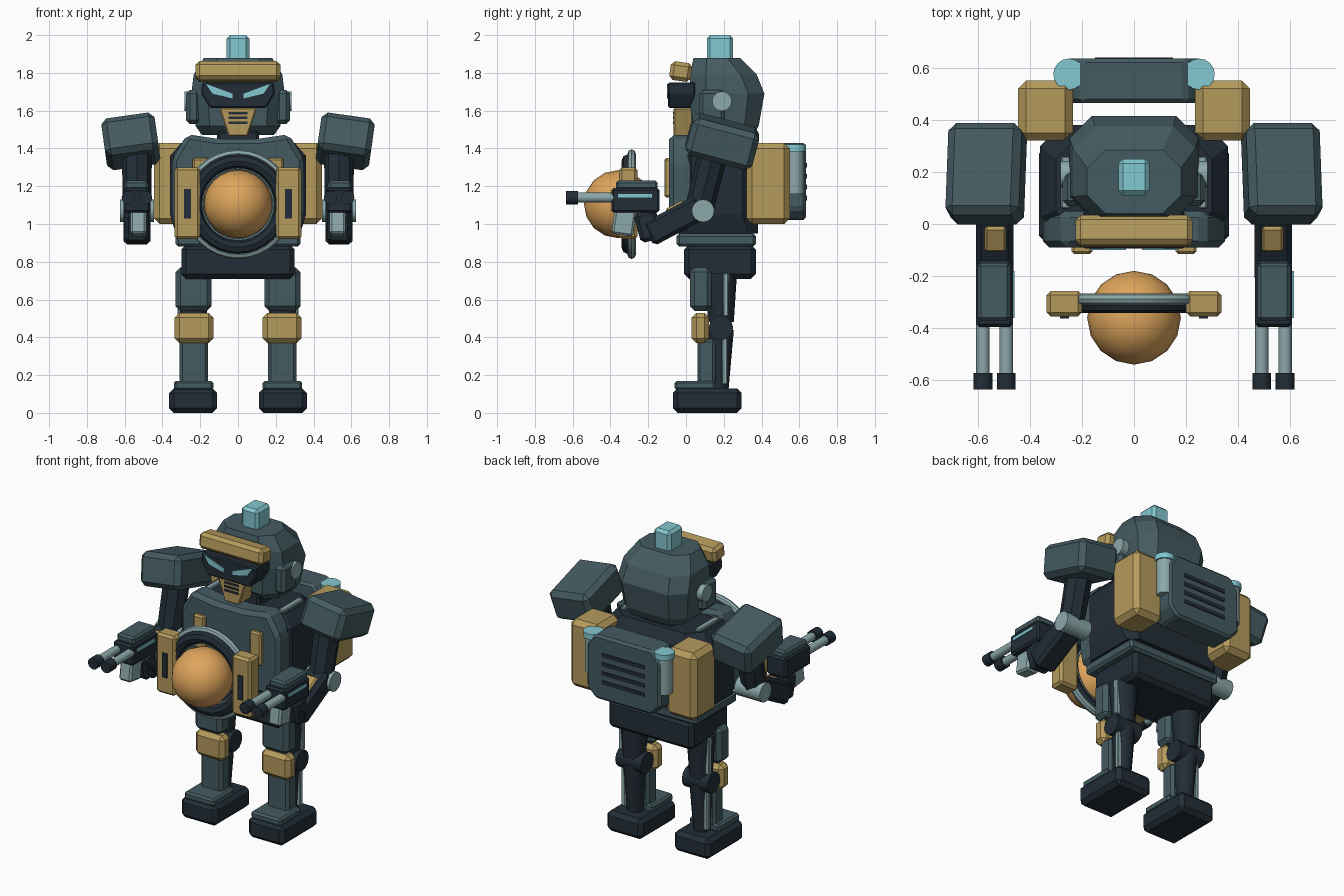
import bpy, bmesh, math
from mathutils import Vector, Matrix, Euler

if "Cube" in bpy.data.objects:
    bpy.data.objects.remove(bpy.data.objects["Cube"])


def material(name, r, g, b):
    m = bpy.data.materials.new(name)
    lin = [((c / 255 + 0.055) / 1.055) ** 2.4 for c in (r, g, b)]
    m.diffuse_color = (*lin, 1)
    m.use_nodes = True
    m.node_tree.nodes["Principled BSDF"].inputs["Base Color"].default_value = m.diffuse_color
    return m


SLATE = material("slate armor", 68, 91, 97)
DARK = material("dark frame", 34, 45, 55)
GOLD = material("sand yellow", 181, 155, 92)
TEAL = material("bright teal", 130, 200, 208)
STEEL = material("pale steel", 140, 168, 170)
ORANGE = material("orange core", 222, 165, 92)


def finish(name, bm, mat, smooth=False):
    bmesh.ops.recalc_face_normals(bm, faces=bm.faces)
    me = bpy.data.meshes.new(name)
    bm.to_mesh(me)
    bm.free()
    me.materials.append(mat)
    ob = bpy.data.objects.new(name, me)
    bpy.context.collection.objects.link(ob)
    if smooth:
        bpy.context.view_layer.objects.active = ob
        ob.select_set(True)
        bpy.ops.object.shade_smooth_by_angle(angle=math.radians(40))
        ob.select_set(False)
    return ob


def bevel(bm, w):
    if w:
        bmesh.ops.bevel(bm, geom=bm.edges[:], offset=w, segments=1, affect='EDGES', clamp_overlap=True)


def box(name, mat, x, y, z, bev=0.015, rot=(0, 0, 0)):
    """Chamfered box from (min, max) ranges, rotated about its centre in degrees."""
    bm = bmesh.new()
    bmesh.ops.create_cube(bm, size=1)
    bmesh.ops.scale(bm, verts=bm.verts, vec=[abs(r[1] - r[0]) for r in (x, y, z)])
    bevel(bm, bev)
    R = Euler([math.radians(a) for a in rot]).to_matrix().to_4x4()
    T = Matrix.Translation([(r[0] + r[1]) / 2 for r in (x, y, z)])
    bm.transform(T @ R)
    return finish(name, bm, mat)


def rod(name, mat, a, b, r1, r2=None, seg=16):
    """Cylinder or cone between two points."""
    a, b = Vector(a), Vector(b)
    bm = bmesh.new()
    bmesh.ops.create_cone(bm, cap_ends=True, segments=seg, radius1=r1,
                          radius2=r1 if r2 is None else r2, depth=(b - a).length)
    q = (b - a).to_track_quat('Z', 'Y').to_matrix().to_4x4()
    bm.transform(Matrix.Translation((a + b) / 2) @ q)
    return finish(name, bm, mat, True)


def prism(name, mat, pts, y0, y1, bev=0):
    """Front outline of (x, z) points extruded along y."""
    bm = bmesh.new()
    f = bm.faces.new([bm.verts.new((x, y0, z)) for x, z in pts])
    g = bmesh.ops.extrude_face_region(bm, geom=[f])
    bmesh.ops.translate(bm, verts=[v for v in g['geom'] if isinstance(v, bmesh.types.BMVert)], vec=(0, y1 - y0, 0))
    bmesh.ops.recalc_face_normals(bm, faces=bm.faces)
    bevel(bm, bev)
    return finish(name, bm, mat)


def loft(name, mat, sections):
    """Stack of chamfered rectangles: (z, half width, y min, y max, chamfer)."""
    bm = bmesh.new()
    rings = []
    for z, w, a, b, c in sections:
        pts = [(w - c, a), (w, a + c), (w, b - c), (w - c, b), (c - w, b), (-w, b - c), (-w, a + c), (c - w, a)]
        rings.append([bm.verts.new((x, y, z)) for x, y in pts])
    for p, q in zip(rings, rings[1:]):
        for i in range(8):
            j = (i + 1) % 8
            bm.faces.new((p[i], p[j], q[j], q[i]))
    bm.faces.new(rings[0])
    bm.faces.new(rings[-1])
    return finish(name, bm, mat)


def torus(name, mat, center, R, r, seg=32, sides=8):
    """Ring facing the front."""
    bm = bmesh.new()
    grid = []
    for i in range(seg):
        t = 2 * math.pi * i / seg
        grid.append([])
        for j in range(sides):
            p = 2 * math.pi * j / sides
            d = R + r * math.cos(p)
            grid[-1].append(bm.verts.new(Vector(center) + Vector((d * math.cos(t), r * math.sin(p), d * math.sin(t)))))
    for i in range(seg):
        for j in range(sides):
            k, m = (i + 1) % seg, (j + 1) % sides
            bm.faces.new((grid[i][j], grid[k][j], grid[k][m], grid[i][m]))
    return finish(name, bm, mat, True)


def mir(s, a, b):
    return (min(s * a, s * b), max(s * a, s * b))


# Head
loft("head", SLATE, [(1.47, .19, .08, .36, .06), (1.52, .225, .03, .385, .075), (1.69, .247, .02, .415, .085),
                     (1.79, .235, .02, .375, .085), (1.88, .18, .04, .285, .07)])
box("neck", DARK, (-.11, .11), (.05, .3), (1.38, 1.5))
box("crest", TEAL, (-.06, .06), (.11, .25), (1.85, 2.0), .018)
box("brow", GOLD, (-.225, .225), (-.085, .03), (1.757, 1.857), .02, (-8, 0, 0))
prism("visor", DARK, [(-.19, 1.75), (.19, 1.75), (.195, 1.69), (.15, 1.615), (-.15, 1.615), (-.195, 1.69)],
      -.095, .05, .008)
prism("mouth_guard", GOLD, [(-.1, 1.615), (.1, 1.615), (.05, 1.465), (-.05, 1.465)], -.065, .06, .006)
for i in range(3):
    box("mouth_slat", DARK, (-.05, .05), (-.07, -.063), (1.53 + i * .025, 1.543 + i * .025), 0)

# Torso
loft("torso", DARK, [(.95, .33, -.05, .38, .05), (1.05, .36, -.05, .38, .08), (1.36, .36, -.05, .38, .08),
                     (1.43, .3, -.03, .33, .08)])
prism("chest_plate", SLATE, [(-.33, .95), (.33, .95), (.35, 1.05), (.35, 1.34), (.27, 1.475), (.1, 1.45),
                             (-.1, 1.45), (-.27, 1.475), (-.35, 1.34), (-.35, 1.05)], -.09, .05, .025)
box("belt", SLATE, (-.33, .33), (-.05, .37), (.88, .95), .015)
box("pelvis", DARK, (-.3, .3), (-.01, .37), (.71, .89), .025)

# Floating core and ring
bm = bmesh.new()
bmesh.ops.create_uvsphere(bm, u_segments=24, v_segments=8, radius=.18)
bm.transform(Matrix.Translation((0, -.36, 1.105)) @ Matrix.Rotation(math.pi / 2, 4, 'X'))
finish("core_orb", bm, ORANGE, True)
torus("ring_outer", STEEL, (0, -.288, 1.105), .268, .022)
torus("ring_inner", DARK, (0, -.305, 1.105), .228, .037)
torus("ring_lip", STEEL, (0, -.29, 1.105), .19, .008)

# Backpack
prism("backpack", SLATE, [(-.2, 1.02), (.2, 1.02), (.26, 1.08), (.26, 1.36), (.2, 1.43), (-.2, 1.43),
                          (-.26, 1.36), (-.26, 1.08)], .465, .635, .015)
for i in range(4):
    box("vent", DARK, (-.15, .15), (.633, .64), (1.125 + i * .058, 1.15 + i * .058), 0)

for s in (-1, 1):
    # Head sides and eyes
    box("ear_guard", SLATE, mir(s, .2, .275), (.07, .205), (1.53, 1.71), .02)
    rod("ear_disc", STEEL, (s * .2, .19, 1.65), (s * .283, .19, 1.65), .052)
    prism("eye", TEAL, [(s * .17, 1.742), (s * .03, 1.69), (s * .03, 1.665), (s * .135, 1.69)], -.1, -.093)

    # Chest trim, ring brackets, packs and canisters
    box("chest_strip", GOLD, mir(s, .16, .24), (-.115, -.07), (1.14, 1.35), .01)
    box("collar_strip", STEEL, mir(s, .245, .28), (.06, .26), (1.41, 1.445), .005)
    box("ring_bracket", GOLD, mir(s, .2, .335), (-.355, -.257), (.92, 1.3), .015)
    box("bracket_slot", DARK, mir(s, .25, .285), (-.362, -.353), (1.03, 1.185), 0)
    box("side_pack", GOLD, mir(s, .235, .445), (.32, .55), (1.0, 1.43), .03)
    rod("canister", STEEL, (s * .25, .575, 1.16), (s * .25, .575, 1.39), .05)
    rod("canister_cap", TEAL, (s * .25, .575, 1.385), (s * .25, .575, 1.42), .06)

    # Arm
    box("shoulder_pad", SLATE, mir(s, .425, .71), (.01, .375), (1.335, 1.54), .03, (-15, s * 8, 0))
    rod("upper_arm", DARK, (s * .535, .15, 1.4), (s * .535, .07, 1.08), .08, .075, 8)
    rod("elbow", STEEL, (s * .445, .09, 1.07), (s * .625, .09, 1.07), .06)
    box("forearm", DARK, mir(s, .463, .607), (-.22, .1), (.95, 1.085), .02, (28, 0, 0))
    box("forearm_plate", GOLD, mir(s, .49, .575), (-.11, 0), (1.075, 1.105), .01, (28, 0, 0))
    box("hand", DARK, mir(s, .47, .6), (-.26, -.14), (.91, 1.07), .02, (15, 0, 0))

    # Gun, with the light stripe on the same flank for both
    box("gun_body", DARK, mir(s, .465, .607), (-.395, -.14), (1.06, 1.19), .012)
    box("gun_top", SLATE, mir(s, .475, .6), (-.37, -.15), (1.18, 1.23), .012)
    c = s * .536 + .073
    box("gun_stripe", TEAL, (c - .004, c + .005), (-.36, -.18), (1.14, 1.16), 0)
    box("magazine", STEEL, mir(s, .485, .57), (-.385, -.27), (.94, 1.09), .012, (-8, 0, 0))
    for bx in (.49, .58):
        rod("barrel", STEEL, (s * bx, -.38, 1.14), (s * bx, -.58, 1.14), .026, seg=12)
        rod("muzzle", DARK, (s * bx, -.572, 1.14), (s * bx, -.635, 1.14), .036, seg=12)

    # Leg armour
    box("thigh_armor", SLATE, mir(s, .14, .33), (.02, .135), (.54, .77), .025)
    box("knee_pad", GOLD, mir(s, .13, .335), (.03, .122), (.37, .53), .025)
    box("shin_armor", SLATE, mir(s, .16, .31), (.06, .155), (.15, .39), .015)
    box("ankle", SLATE, mir(s, .13, .34), (-.06, .155), (.12, .17), .012)
    box("foot", DARK, mir(s, .11, .365), (-.07, .295), (0, .13), .025)

    # Leg frame and pistons
    rod("thigh", DARK, (s * .235, .185, .74), (s * .235, .185, .48), .085, .068, 12)
    rod("knee_joint", DARK, (s * .145, .185, .45), (s * .325, .185, .45), .065, seg=12)
    rod("shin", DARK, (s * .235, .185, .44), (s * .235, .175, .12), .068, .05, 12)
    box("thigh_piston", STEEL, mir(s, .29, .32), (.195, .225), (.51, .74), .005)
    box("shin_piston", STEEL, mir(s, .275, .305), (.19, .22), (.15, .41), .005)
